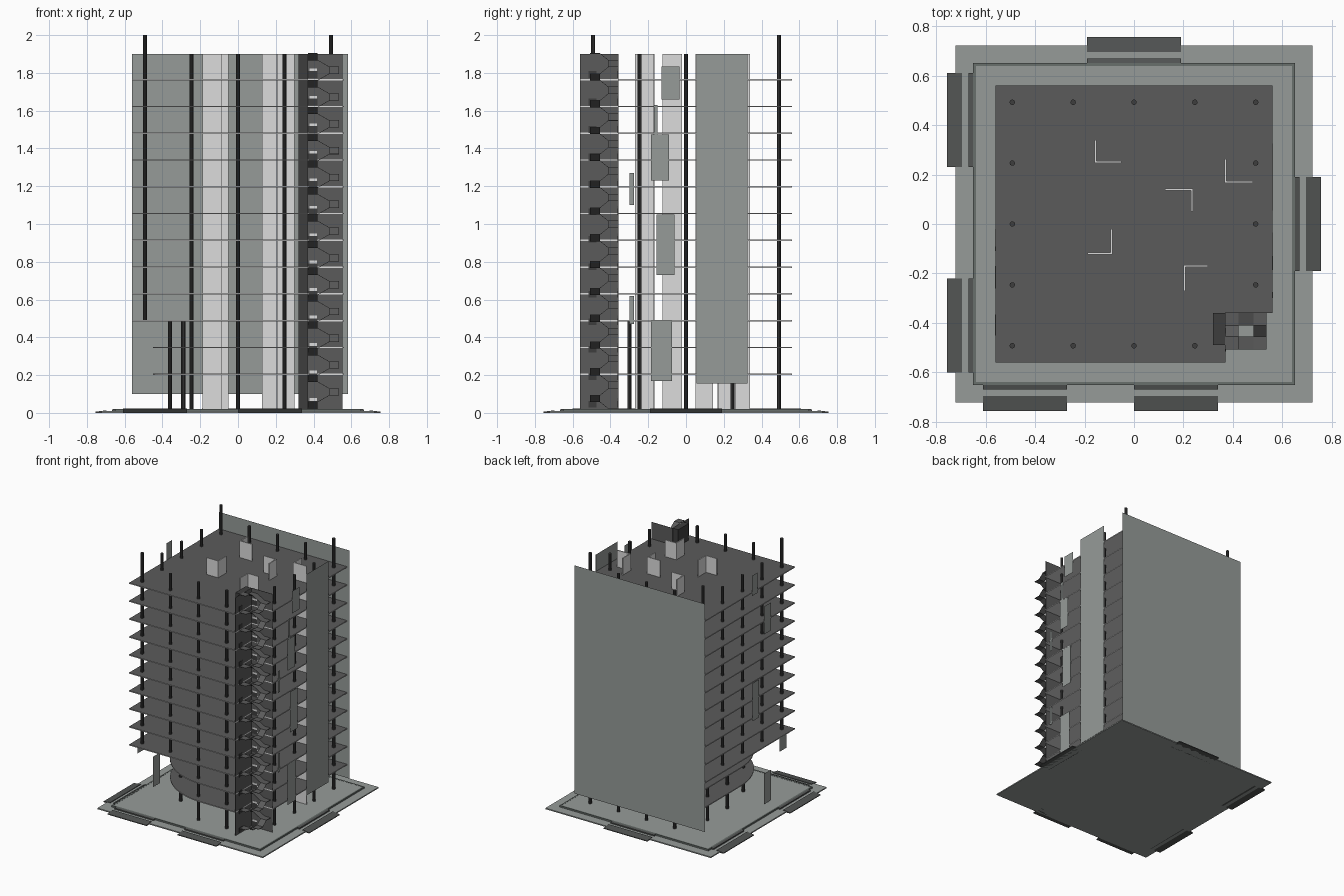
import bpy, bmesh, math
from mathutils import Vector

if "Cube" in bpy.data.objects:
    bpy.data.objects.remove(bpy.data.objects["Cube"])


def mat(name, rgb):
    m = bpy.data.materials.new(name)
    m.diffuse_color = (*rgb, 1)
    m.use_nodes = True
    m.node_tree.nodes["Principled BSDF"].inputs["Base Color"].default_value = m.diffuse_color
    return m


PANEL = mat("grey_green_panel", (0.305, 0.33, 0.318))
SLAB = mat("dark_grey_concrete", (0.104, 0.104, 0.104))
LIGHT = mat("pale_grey_concrete", (0.72, 0.72, 0.72))
DARK = mat("charcoal", (0.048, 0.048, 0.048))
TRIM = mat("grey_green_trim", (0.14, 0.16, 0.15))
RAMP = mat("ramp_grey", (0.085, 0.09, 0.088))


def finish(name, bm, m):
    bmesh.ops.recalc_face_normals(bm, faces=bm.faces)
    me = bpy.data.meshes.new(name)
    bm.to_mesh(me)
    bm.free()
    me.materials.append(m)
    ob = bpy.data.objects.new(name, me)
    bpy.context.collection.objects.link(ob)
    return ob


def add_hull(bm, bottom, top):
    """Prism between two matching rings of points."""
    b = [bm.verts.new(p) for p in bottom]
    t = [bm.verts.new(p) for p in top]
    bm.faces.new(b[::-1])
    bm.faces.new(t)
    n = len(b)
    for i in range(n):
        j = (i + 1) % n
        bm.faces.new((b[i], b[j], t[j], t[i]))


def add_prism(bm, pts, z0, z1):
    add_hull(bm, [(x, y, z0) for x, y in pts], [(x, y, z1) for x, y in pts])


def add_box(bm, x0, x1, y0, y1, z0, z1):
    add_prism(bm, [(x0, y0), (x1, y0), (x1, y1), (x0, y1)], z0, z1)


# ground plinth: thin apron with a raised platform
bm = bmesh.new()
add_box(bm, -0.722, 0.722, -0.722, 0.722, 0, 0.009)
add_box(bm, -0.638, 0.638, -0.638, 0.638, 0.009, 0.02)
finish("plinth", bm, PANEL)

# trim line round the platform
bm = bmesh.new()
for s in (-1, 1):
    a, b = sorted((s * 0.638, s * 0.65))
    add_box(bm, -0.65, 0.65, a, b, 0.009, 0.021)
    add_box(bm, a, b, -0.638, 0.638, 0.009, 0.021)
finish("plinth_trim", bm, TRIM)

# entry ramps: outer slope and inner sill on each side
bm = bmesh.new()
RAMPS = [("x", 1, -0.19, 0.19), ("x", -1, 0.23, 0.61), ("x", -1, -0.60, -0.22),
         ("y", 1, -0.19, 0.19), ("y", -1, -0.61, -0.27), ("y", -1, 0.0, 0.34)]
for axis, s, a, b in RAMPS:
    def at(d, t, z):
        return (s * d, t, z) if axis == "x" else (t, s * d, z)
    for d0, d1, z0, z1 in ((0.695, 0.755, 0.014, 0.006), (0.651, 0.668, 0.022, 0.018)):
        add_hull(bm, [at(d0, a, 0), at(d1, a, 0), at(d1, b, 0), at(d0, b, 0)],
                 [at(d0, a, z0), at(d1, a, z1), at(d1, b, z1), at(d0, b, z0)])
finish("entry_ramps", bm, RAMP)

# floor slabs: two rounded lower ones, ten notched squares above
FLOORS = [0.205 + 0.1418 * k for k in range(12)]
notch = [(0.56, 0.56), (0.56, -0.36), (0.37, -0.36), (0.37, -0.56)]
arc = [(0.07 + 0.52 * math.cos(a), -0.04 + 0.52 * math.sin(a))
       for a in (math.radians(270 - 90 * i / 20) for i in range(21))]
bm = bmesh.new()
for k, z in enumerate(FLOORS):
    pts = notch + (arc + [(-0.45, 0.56)] if k < 2 else [(-0.56, -0.56), (-0.56, 0.56)])
    add_prism(bm, pts, z - 0.004, z + 0.003)
# dark floor finish on top, pale concrete edges and undersides
slabs = finish("floor_slabs", bm, SLAB)
slabs.data.materials.append(LIGHT)
for p in slabs.data.polygons:
    p.material_index = 0 if p.normal.z > 0.5 else 1

# columns round the perimeter, and set-back ones under the rounded corner
bm = bmesh.new()


def add_column(x, y, z0, z1, r=0.011):
    pts = [(x + r * math.cos(i * math.pi / 5), y + r * math.sin(i * math.pi / 5)) for i in range(10)]
    add_prism(bm, pts, z0, z1)


grid = [-0.492, -0.246, 0.0, 0.246, 0.492]
for i, x in enumerate(grid):
    for j, y in enumerate(grid):
        if (0 < i < 4 and 0 < j < 4) or (i == 4 and j == 0):
            continue
        raised = i == 0 or (j == 0 and i < 2)
        corner = i in (0, 4) and j in (0, 4)
        add_column(x, y, FLOORS[2] if raised else 0.02, 2.0 if corner else 1.9)
for x, y in ((-0.29, -0.30), (-0.36, 0.0), (-0.36, 0.246)):
    add_column(x, y, 0.02, FLOORS[2])
finish("columns", bm, DARK)

# L-shaped core walls: corner point and signed leg lengths
bm = bmesh.new()
for x, y, lx, ly in ((-0.155, 0.25, 0.10, 0.09), (0.37, 0.17, 0.108, 0.092), (0.235, 0.14, -0.105, -0.09),
                     (-0.09, -0.12, -0.093, 0.10), (0.205, -0.17, 0.09, -0.10)):
    t = 0.004
    add_box(bm, min(x, x + lx) - t, max(x, x + lx) + t, y - t, y + t, 0.02, 1.9)
    ya, yb = (y + t, y + ly) if ly > 0 else (y + ly, y - t)
    add_box(bm, x - t, x + t, ya, yb, 0.02, 1.9)
finish("core_walls", bm, LIGHT)

# big back wall and tall side panel
bm = bmesh.new()
add_box(bm, -0.56, 0.583, 0.56, 0.5605, 0.10, 1.9)
add_box(bm, 0.5605, 0.561, 0.055, 0.325, 0.155, 1.9)
finish("large_wall_panels", bm, PANEL)

# loose facade panels on the right and left: y range, z range
bm = bmesh.new()
RIGHT = [(-0.185, -0.09, 1.23, 1.475), (-0.13, -0.035, 1.66, 1.835), (-0.155, -0.06, 0.73, 1.05),
         (-0.185, -0.075, 0.17, 0.49), (-0.30, -0.275, 1.10, 1.27), (-0.30, -0.275, 0.47, 0.62),
         (-0.17, -0.15, 1.475, 1.63)]
LEFT = [(-0.26, -0.17, 0.04, 0.28), (-0.45, -0.365, 0.38, 0.49), (-0.09, -0.02, 1.74, 1.9),
        (-0.26, -0.17, 1.38, 1.60), (-0.11, -0.03, 0.75, 1.05)]
for x, rows in ((0.5605, RIGHT), (-0.561, LEFT)):
    for y0, y1, z0, z1 in rows:
        add_box(bm, x, x + 0.0005, y0, y1, z0, z1)
finish("facade_panels", bm, PANEL)

# stair tower walls
bm = bmesh.new()
add_box(bm, 0.367, 0.37, -0.56, -0.357, 0.02, 1.9)
add_box(bm, 0.37, 0.553, -0.36, -0.357, 0.02, 1.9)
finish("stair_walls", bm, SLAB)

# lift shaft beside the stair
bm = bmesh.new()
add_box(bm, 0.32, 0.367, -0.49, -0.36, 0.02, 1.9)
finish("lift_shaft", bm, DARK)

# doorways on both stair walls, with a pale strip over the rear ones
dark, pale = bmesh.new(), bmesh.new()
for k in range(13):
    z = 0.028 + 0.1455 * k
    add_box(dark, 0.375, 0.42, -0.362, -0.36, z, z + 0.036)
    add_box(dark, 0.37, 0.372, -0.515, -0.475, z, z + 0.036)
    add_box(pale, 0.378, 0.418, -0.362, -0.36, z + 0.036, z + 0.05)
finish("doorways", dark, DARK)
finish("door_heads", pale, LIGHT)

# square spiral stair: corner landings joined by sloped flights
bm = bmesh.new()
c, h, n = Vector((0.453, -0.433)), 0.026, 53
corners = [c + Vector(p) for p in ((-0.057, 0.048), (-0.057, -0.048), (0.057, -0.048), (0.057, 0.048))]
rise, t = 1.88 / n, 0.003
for k in range(n + 1):
    p, q = corners[k % 4], corners[(k + 1) % 4]
    z = 0.024 + k * rise
    add_box(bm, p.x - h, p.x + h, p.y - h, p.y + h, z - t, z)
    if k == n:
        break
    d = (q - p).normalized()
    side = Vector((-d.y, d.x)) * h
    a, b = p + d * h, q - d * h
    foot = [(*(a - side), z), (*(b - side), z + rise), (*(b + side), z + rise), (*(a + side), z)]
    add_hull(bm, [(x, y, w - t) for x, y, w in foot], foot)
finish("spiral_stair", bm, SLAB)
